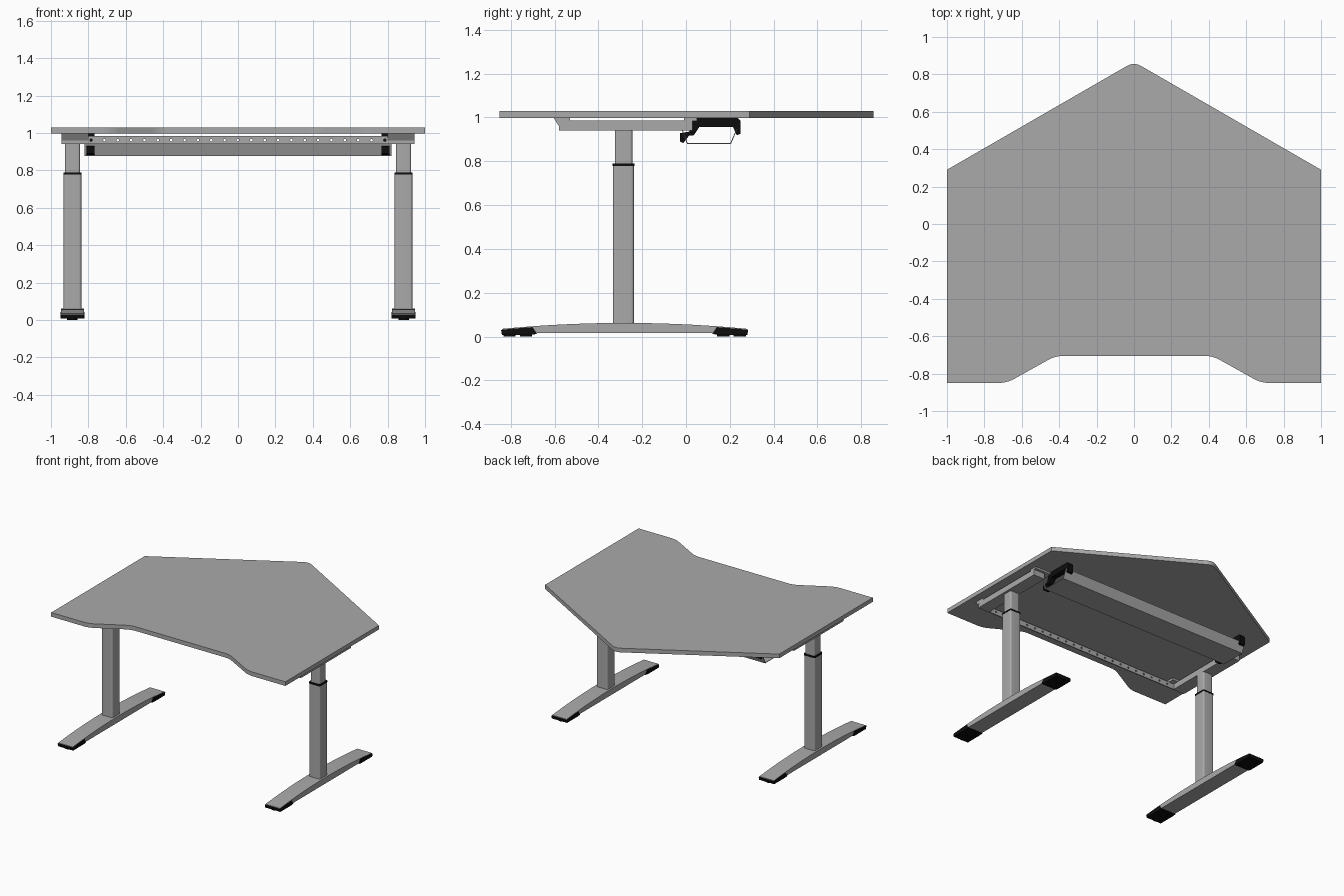
import bpy
import bmesh
import math
from mathutils import Matrix, Vector

cube = bpy.data.objects.get("Cube")
if cube:
    bpy.data.objects.remove(cube, do_unlink=True)


def material(name, value):
    mat = bpy.data.materials.new(name)
    mat.use_nodes = True
    color = (value, value, value, 1)
    mat.diffuse_color = color
    mat.node_tree.nodes["Principled BSDF"].inputs["Base Color"].default_value = color
    return mat


GREY = material("mid grey", 0.4)
BLACK = material("black", 0.004)

# Sketch planes: columns are the sketch's right, up and extrusion directions
XY = Matrix.Identity(3)
YZ = Matrix(((0, 0, 1), (1, 0, 0), (0, 1, 0)))
XZ = Matrix(((1, 0, 0), (0, 0, -1), (0, 1, 0)))


def fillet(points, radius, steps=6):
    """Round every corner of a closed outline with a small curve."""
    result = []
    for i, point in enumerate(points):
        p = Vector(point)
        a = (Vector(points[i - 1]) - p).normalized() * radius + p
        b = (Vector(points[(i + 1) % len(points)]) - p).normalized() * radius + p
        for s in range(steps + 1):
            t = s / steps
            result.append(a * (1 - t) ** 2 + p * (2 * t * (1 - t)) + b * t ** 2)
    return result


def rect(x0, x1, y0, y1):
    return [(x0, y0), (x1, y0), (x1, y1), (x0, y1)]


def circle(x, y, r, n=16):
    return [(x + r * math.cos(k * math.tau / n), y + r * math.sin(k * math.tau / n))
            for k in range(n)]


def plate(name, loops, plane, low, high, mat):
    """Extrude an outline (further loops are holes) from low to high."""
    curve = bpy.data.curves.new(name, "CURVE")
    curve.dimensions = "2D"
    curve.fill_mode = "BOTH"
    curve.extrude = (high - low) / 2
    for loop in loops:
        spline = curve.splines.new("POLY")
        spline.points.add(len(loop) - 1)
        for dot, p in zip(spline.points, loop):
            dot.co = (p[0], p[1], 0, 1)
        spline.use_cyclic_u = True
    temp = bpy.data.objects.new(name, curve)
    bpy.context.scene.collection.objects.link(temp)
    graph = bpy.context.evaluated_depsgraph_get()
    mesh = bpy.data.meshes.new_from_object(temp.evaluated_get(graph))
    bpy.data.objects.remove(temp, do_unlink=True)
    bpy.data.curves.remove(curve)
    mesh.transform(plane.to_4x4() @ Matrix.Translation((0, 0, (low + high) / 2)))
    bm = bmesh.new()
    bm.from_mesh(mesh)
    bmesh.ops.remove_doubles(bm, verts=bm.verts, dist=0.00005)
    bmesh.ops.recalc_face_normals(bm, faces=bm.faces)
    bm.to_mesh(mesh)
    bm.free()
    mesh.shade_smooth()
    mesh.set_sharp_from_angle(angle=math.radians(35))
    mesh.materials.clear()
    mesh.materials.append(mat)
    obj = bpy.data.objects.new(name, mesh)
    bpy.context.scene.collection.objects.link(obj)
    return obj


# Table top with a pointed back and a cut-out front
half = [(0.42, -0.705), (0.68, -0.85)]
corners = [(1, -0.85), (1, 0.29)]
outline = half + corners + [(0, 0.867)]
outline += [(-x, y) for x, y in reversed(half + corners)]
rounded = fillet(outline, 0.045)
top = []
for i, p in enumerate(outline):
    top += [p] if abs(p[0]) == 1 else rounded[i * 7:i * 7 + 7]
plate("table_top", [top], XY, 0.998, 1.03, GREY)

# Perforated front rail
holes = [circle(-0.857 + k * 0.0714, 0.962, 0.007) for k in range(25)]
plate("front_rail", [rect(-0.94, 0.94, 0.94, 0.983)] + holes, XZ, 0.572, 0.58, GREY)

# Cable tray: thin folded sheet
outer = [(-0.02, 0.945), (0.005, 0.878), (0.205, 0.878), (0.235, 0.948)]
inner = [(0.231, 0.948), (0.202, 0.882), (0.008, 0.882), (-0.016, 0.945)]
plate("cable_tray", [outer + inner], YZ, -0.82, 0.82, GREY)

# Everything below comes in pairs
for label, side in (("left", 1), ("right", -1)):

    def pair(name, loop, plane, near, far, mat):
        low, high = sorted((side * near, side * far))
        return plate(f"{label}_{name}", [loop], plane, low, high, mat)

    def column(name, x0, x1, y0, y1, z0, z1, mat, radius):
        a, b = sorted((side * x0, side * x1))
        plate(f"{label}_{name}", [fillet(rect(a, b, y0, y1), radius)], XY, z0, z1, mat)

    # Side rail under the top, with mounting tabs
    rail = [(-0.572, 0.94), (0.03, 0.94), (0.03, 0.985), (-0.572, 0.985)]
    pair("side_rail", rail, YZ, 0.845, 0.943, GREY)
    front_tab = [(-0.605, 0.999), (-0.58, 0.96), (-0.57, 0.98), (-0.53, 0.983), (-0.53, 0.999)]
    pair("front_tab", front_tab, YZ, 0.8, 0.943, GREY)
    pair("rear_tab", rect(-0.01, 0.05, 0.983, 0.999), YZ, 0.8, 0.943, GREY)

    # Telescopic leg
    column("inner_leg", 0.845, 0.925, -0.325, -0.245, 0.77, 0.945, GREY, 0.012)
    column("leg_collar", 0.836, 0.934, -0.336, -0.236, 0.778, 0.789, BLACK, 0.014)
    column("outer_leg", 0.838, 0.932, -0.334, -0.238, 0.05, 0.779, GREY, 0.014)

    # Arched foot
    arch = [(-0.28 + 0.56 * t, 0.062 - 0.027 * t * t)
            for t in (k / 12 for k in range(12, -13, -1))]
    base = [(-0.84, 0.022), (-0.7, 0.015), (0.14, 0.015), (0.28, 0.022)]
    foot = pair("foot", base + arch, YZ, 0.823, 0.947, GREY)
    bevel = foot.modifiers.new("soft_edges", "BEVEL")
    bevel.width = 0.006
    bevel.segments = 3
    bevel.limit_method = "ANGLE"
    bevel.angle_limit = math.radians(50)

    # Black end pads with levelling discs
    for where, facing in (("front", -1), ("rear", 1)):
        def y(distance):
            return -0.28 + facing * distance
        pad = [(y(0.4), 0.012), (y(0.425), 0.008), (y(0.56), 0.008),
               (y(0.564), 0.03), (y(0.53), 0.034), (y(0.42), 0.043)]
        pair(f"{where}_pad", pad, YZ, 0.82, 0.95, BLACK)
        for n, distance in enumerate((0.45, 0.525)):
            plate(f"{label}_{where}_leveller_{n + 1}",
                  [circle(side * 0.885, y(distance), 0.028)], XY, 0, 0.012, BLACK)

    # Black hanger holding the tray
    hanger = [(-0.028, 0.89), (-0.028, 0.928), (0.015, 0.935), (0.035, 0.999),
              (0.235, 0.999), (0.248, 0.985), (0.248, 0.925), (0.232, 0.918),
              (0.215, 0.955), (0.06, 0.955), (0.035, 0.918), (0.015, 0.918), (-0.012, 0.883)]
    pair("tray_hanger", hanger, YZ, 0.768, 0.81, BLACK)
